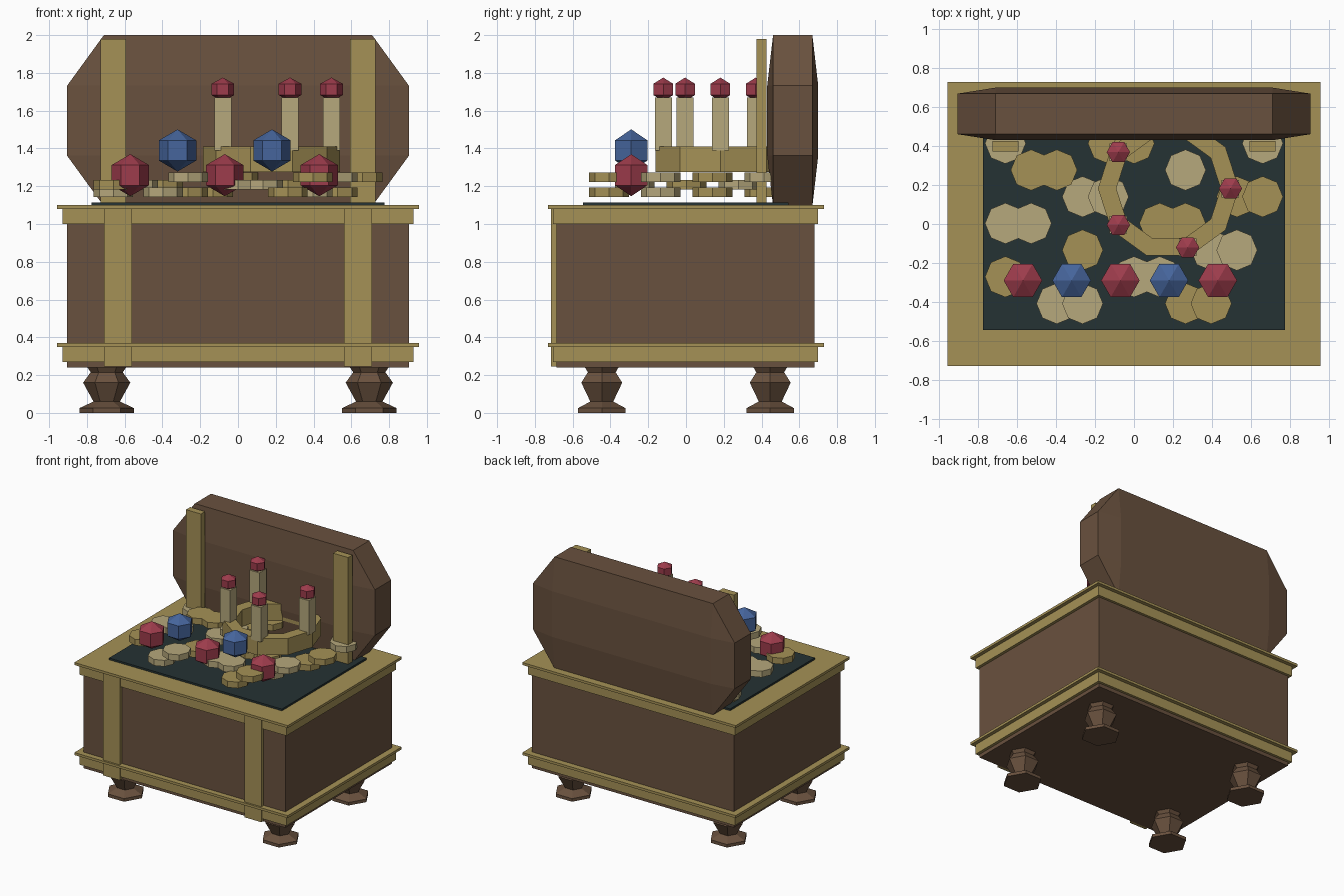
import bpy, bmesh, math
from mathutils import Matrix

if "Cube" in bpy.data.objects:
    bpy.data.objects.remove(bpy.data.objects["Cube"])


def material(name, rgb):
    m = bpy.data.materials.new(name)
    lin = [((c / 255 + 0.055) / 1.055) ** 2.4 for c in rgb]
    m.diffuse_color = (*lin, 1)
    m.use_nodes = True
    m.node_tree.nodes["Principled BSDF"].inputs["Base Color"].default_value = m.diffuse_color
    return m


WOOD = material("brown wood", (105, 81, 62))
GOLD = material("old gold", (165, 145, 86))
PALE = material("pale gold", (182, 168, 124))
RED = material("ruby red", (158, 60, 76))
BLUE = material("sapphire blue", (70, 101, 156))
DARK = material("dark teal lining", (37, 50, 51))


def finish(bm, name, mat):
    bmesh.ops.recalc_face_normals(bm, faces=bm.faces)
    me = bpy.data.meshes.new(name)
    bm.to_mesh(me)
    bm.free()
    me.materials.append(mat)
    ob = bpy.data.objects.new(name, me)
    bpy.context.collection.objects.link(ob)
    return ob


def box(name, x0, x1, y0, y1, z0, z1, mat):
    bm = bmesh.new()
    centre = Matrix.Translation(((x0 + x1) / 2, (y0 + y1) / 2, (z0 + z1) / 2))
    size = Matrix.Diagonal((x1 - x0, y1 - y0, z1 - z0, 1))
    bmesh.ops.create_cube(bm, size=1, matrix=centre @ size)
    return finish(bm, name, mat)


def turned(name, x, y, profile, sides, mat, closed=False):
    """Sweep a (radius, height) profile around a vertical axis."""
    bm = bmesh.new()
    rings = []
    for r, z in profile:
        rings.append([bm.verts.new((x + r * math.cos(math.tau * i / sides),
                                    y + r * math.sin(math.tau * i / sides), z))
                      for i in range(sides)])
    pairs = list(zip(rings, rings[1:]))
    if closed:
        pairs.append((rings[-1], rings[0]))
    for a, b in pairs:
        for i in range(sides):
            j = (i + 1) % sides
            bm.faces.new((a[i], a[j], b[j], b[i]))
    if not closed:
        bm.faces.new(rings[0])
        bm.faces.new(rings[-1])
    bmesh.ops.remove_doubles(bm, verts=bm.verts, dist=1e-5)
    return finish(bm, name, mat)


def gem(name, x, y, z0, z1, r, mat):
    h = z1 - z0
    turned(name, x, y, [(0.0001, z0), (r, z0 + 0.26 * h), (r, z0 + 0.74 * h), (0.0001, z1)], 6, mat)


# chest body with two stepped gold trims
box("chest_body", -0.905, 0.905, -0.685, 0.68, 0.24, 1.09, WOOD)
for name, z0, z1, z2 in (("lower", 0.27, 0.35, 0.37), ("upper", 1.0, 1.08, 1.1)):
    box(name + "_trim_band", -0.928, 0.928, -0.705, 0.70, z0, z1, GOLD)
    box(name + "_trim_plate", -0.957, 0.957, -0.73, 0.73, z1, z2, GOLD)
box("lining", -0.775, 0.775, -0.545, 0.542, 1.09, 1.115, DARK)

# front straps, lid straps and feet, mirrored left and right
foot = [(0.145, 0), (0.145, 0.025), (0.07, 0.06), (0.125, 0.16), (0.085, 0.215), (0.105, 0.245)]
for s in (-1, 1):
    box("front_strap", s * 0.635 - 0.075, s * 0.635 + 0.075, -0.715, -0.68, 0.245, 1.085, GOLD)
    box("lid_strap", s * 0.66 - 0.067, s * 0.66 + 0.067, 0.372, 0.426, 1.11, 1.98, GOLD)
    for t in (-1, 1):
        turned("foot", s * 0.695, t * 0.446, foot, 6, WOOD)

# open lid: chamfered block
bm = bmesh.new()
for sx in (-1, 1):
    for sy in (-1, 1):
        for sz in (-1, 1):
            for hx, hy, hz in ((0.71, 0.135, 0.185), (0.905, 0.104, 0.185), (0.71, 0.104, 0.453)):
                bm.verts.new((sx * hx, 0.565 + sy * hy, 1.547 + sz * hz))
bmesh.ops.convex_hull(bm, input=bm.verts)
bmesh.ops.dissolve_limit(bm, angle_limit=0.01, verts=bm.verts, edges=bm.edges)
finish(bm, "lid", WOOD)

# coins: rows from front to back, columns from left to right
rows = [((2, 3), (7, 8)), ((5, 6), (0,)), ((8, 9), (3,)), ((0, 1), (6, 7)),
        ((3, 4), (9, 10)), ((7,), (1, 2)), ((0, 10), (4, 5))]
for j, row in enumerate(rows):
    for cols, mat in zip(row, (PALE, GOLD)):
        for n, i in enumerate(cols):
            z = 1.142 + 0.04 * ((j + n) % 2 + n)
            turned("coin", -0.66 + 0.132 * i, -0.408 + 0.137 * j,
                   [(0.105, z), (0.105, z + 0.05)], 8, mat)

# row of loose gems
for i in range(5):
    z = 1.278 if i % 2 else 1.147
    gem("loose_gem", -0.57 + 0.25 * i, -0.29, z, z + 0.223, 0.099, BLUE if i % 2 else RED)

# crown: ring with five posts tipped with gems
CX, CY, R = 0.177, 0.182, 0.318
turned("crown_ring", CX, CY, [(0.362, 1.275), (0.362, 1.41), (0.268, 1.41), (0.268, 1.275)],
       10, GOLD, closed=True)
for k in range(5):
    a = math.tau * k / 5
    x, y = CX + R * math.cos(a), CY + R * math.sin(a)
    box("crown_post", x - 0.045, x + 0.045, y - 0.045, y + 0.045, 1.39, 1.67, PALE)
    gem("crown_gem", x, y, 1.65, 1.775, 0.06, RED)
